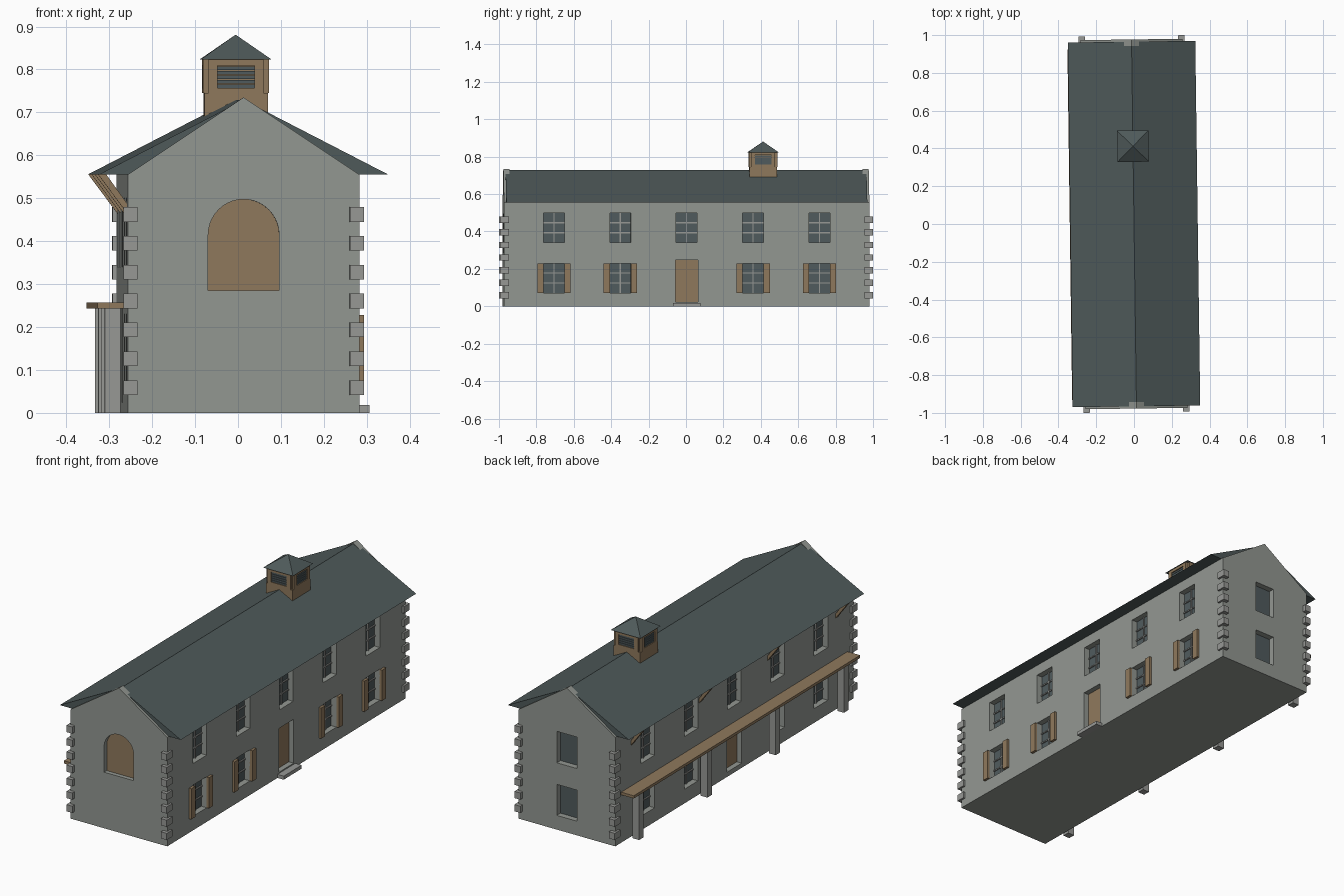
import bpy, bmesh, math

if "Cube" in bpy.data.objects:
    bpy.data.objects.remove(bpy.data.objects["Cube"])

TURN = 0.0135  # whole building sits slightly turned about z


def material(name, rgb):
    m = bpy.data.materials.new(name)
    m.diffuse_color = (*rgb, 1)
    m.use_nodes = True
    m.node_tree.nodes["Principled BSDF"].inputs["Base Color"].default_value = m.diffuse_color
    return m


STONE = material("grey_stone", (0.29, 0.31, 0.285))
TRIM = material("trim_stone", (0.31, 0.315, 0.30))
SLATE = material("dark_slate", (0.078, 0.102, 0.102))
WOOD = material("brown_wood", (0.275, 0.19, 0.108))
GLASS = material("dark_glass", (0.08, 0.105, 0.11))


def box(bm, x0, x1, y0, y1, z0, z1):
    prism(bm, [(min(x0, x1), z0), (max(x0, x1), z0), (max(x0, x1), z1), (min(x0, x1), z1)], y0, y1)


def prism(bm, pts, y0, y1):
    """Extrude an x-z outline along y."""
    y0, y1 = min(y0, y1), max(y0, y1)
    a = [bm.verts.new((x, y0, z)) for x, z in pts]
    b = [bm.verts.new((x, y1, z)) for x, z in pts]
    n = len(pts)
    fs = [bm.faces.new(a), bm.faces.new(b[::-1])]
    fs += [bm.faces.new((a[i], b[i], b[(i + 1) % n], a[(i + 1) % n])) for i in range(n)]
    bmesh.ops.recalc_face_normals(bm, faces=fs)


def finish(name, bm, mat=None):
    me = bpy.data.meshes.new(name)
    bm.to_mesh(me)
    bm.free()
    if mat:
        me.materials.append(mat)
    ob = bpy.data.objects.new(name, me)
    ob.rotation_euler.z = TURN
    bpy.context.collection.objects.link(ob)
    return ob


def boxes(name, mat, items):
    bm = bmesh.new()
    for it in items:
        box(bm, *it)
    return finish(name, bm, mat)


W, L, EAVE = 0.27, 0.977, 0.555      # wall half width, half length, eaves height
DEEP = 0.035                         # window recess
COLS = [-0.71, -0.355, 0, 0.355, 0.71]
LOW, HIGH = (0.072, 0.23), (0.34, 0.5)
HW = 0.056
windows = [(s, y, z) for s in (-1, 1) for y in COLS for z in (LOW, HIGH) if (y or z == HIGH)]
arch = [(-0.0825, 0.285), (0.0825, 0.285)] + [
    (0.0825 * math.cos(math.pi * i / 20), 0.415 + 0.0825 * math.sin(math.pi * i / 20)) for i in range(21)]

# walls with recessed openings
walls = boxes("walls", STONE, [(-W, W, -L, L, 0, EAVE)])
bm = bmesh.new()
for s, y, z in windows:
    box(bm, s * (W - DEEP), s * (W + 0.05), y - HW, y + HW, *z)
for s in (-1, 1):
    box(bm, s * (W - DEEP), s * (W + 0.05), -0.06, 0.06, 0.024, 0.247)
for z in (LOW, HIGH):
    box(bm, -HW, HW, L - DEEP, L + 0.05, *z)
prism(bm, arch, -L - 0.05, -L + 0.03)
cutter = finish("opening_cutter", bm)
cutter.hide_render = True
mod = walls.modifiers.new("openings", "BOOLEAN")
mod.operation, mod.solver, mod.object = "DIFFERENCE", "EXACT", cutter
bpy.context.view_layer.objects.active = walls
walls.select_set(True)
bpy.ops.object.modifier_apply(modifier=mod.name)
bpy.data.objects.remove(cutter)

# gables, poking through the roof near the ridge
bm = bmesh.new()
for s in (-1, 1):
    prism(bm, [(-W, EAVE), (W, EAVE), (0, 0.735)], s * 0.943, s * L)
finish("gables", bm, STONE)

# roof
bm = bmesh.new()
prism(bm, [(-0.3375, EAVE), (0.3375, EAVE), (0, 0.729)], -0.965, 0.965)
finish("roof", bm, SLATE)

# corner quoins
boxes("quoins", TRIM, [
    (sx * 0.247, sx * 0.28, sy * 0.95, sy * 0.996, 0.042 + 0.0672 * i, 0.076 + 0.0672 * i)
    for sx in (-1, 1) for sy in (-1, 1) for i in range(7)])

# side windows: glass and glazing bars
g = W - DEEP
boxes("window_glass", GLASS,
      [(s * (g - 0.004), s * (g + 0.005), y - HW, y + HW, *z) for s, y, z in windows]
      + [(-HW, HW, L - DEEP - 0.004, L - DEEP + 0.005, *z) for z in (LOW, HIGH)])
bars = []
for s, y, (z0, z1) in windows:
    xs = (s * g, s * (g + 0.011))
    bars.append((*xs, y - 0.003, y + 0.003, z0, z1))
    for k in (1, 2):
        zc = z0 + (z1 - z0) * k / 3
        bars.append((*xs, y - HW, y + HW, zc - 0.003, zc + 0.003))
boxes("glazing_bars", TRIM, bars)

# doors, arched hatch, shutters, step
boxes("side_doors", WOOD, [(s * (g - 0.004), s * (g + 0.008), -0.06, 0.06, 0.024, 0.247) for s in (-1, 1)])
bm = bmesh.new()
prism(bm, arch, -L + 0.022, -L + 0.034)
finish("arched_hatch", bm, WOOD)
boxes("shutters", WOOD, [
    (W - 0.002, W + 0.013, y + t * HW, y + t * 0.089, LOW[0], LOW[1] - 0.002)
    for y in COLS if y for t in (-1, 1)])
boxes("door_step", TRIM, [(W - 0.01, 0.305, -0.073, 0.073, 0, 0.018)])

# porch on the left side: deck, posts and eave brackets
POSTS = [-0.84, -0.28, 0.28, 0.84]
boxes("porch_deck", WOOD, [(-0.34, -W + 0.003, -0.928, 0.928, 0.243, 0.257)])
boxes("porch_posts", TRIM, [(-0.322, -0.285, y - 0.018, y + 0.018, 0, 0.243) for y in POSTS])
bm = bmesh.new()
for y in POSTS:
    prism(bm, [(-W, 0.465), (-W, 0.488), (-0.318, EAVE), (-0.337, EAVE)], y - 0.009, y + 0.009)
finish("eave_brackets", bm, WOOD)

# cupola
CY = 0.412
boxes("cupola_body", WOOD, [
    (-0.074, 0.074, CY - 0.074, CY + 0.074, 0.68, 0.745),
    (-0.067, 0.067, CY - 0.067, CY + 0.067, 0.745, 0.825)])
frames, slats = [], []
for s in (-1, 1):
    # frame pieces as (across0, across1, z0, z1) around each louvre
    for a0, a1, z0, z1 in [(-0.064, -0.043, 0.745, 0.825), (0.043, 0.064, 0.745, 0.825),
                           (-0.043, 0.043, 0.745, 0.757), (-0.043, 0.043, 0.809, 0.825)]:
        frames.append((s * 0.066, s * 0.077, CY + a0, CY + a1, z0, z1))
        frames.append((a0, a1, CY + s * 0.066, CY + s * 0.077, z0, z1))
    for i in range(5):
        z = 0.757 + i * 0.0104
        slats.append((s * 0.066, s * 0.073, CY - 0.043, CY + 0.043, z, z + 0.0085))
        slats.append((-0.043, 0.043, CY + s * 0.066, CY + s * 0.073, z, z + 0.0085))
boxes("cupola_frames", WOOD, frames)
boxes("cupola_louvres", GLASS, slats)
bm = bmesh.new()
base = [bm.verts.new((x * 0.083, CY + y * 0.083, 0.823)) for x, y in ((-1, -1), (1, -1), (1, 1), (-1, 1))]
tip = bm.verts.new((0, CY, 0.881))
bm.faces.new(base[::-1])
for i in range(4):
    bm.faces.new((base[i], base[(i + 1) % 4], tip))
finish("cupola_roof", bm, SLATE)
